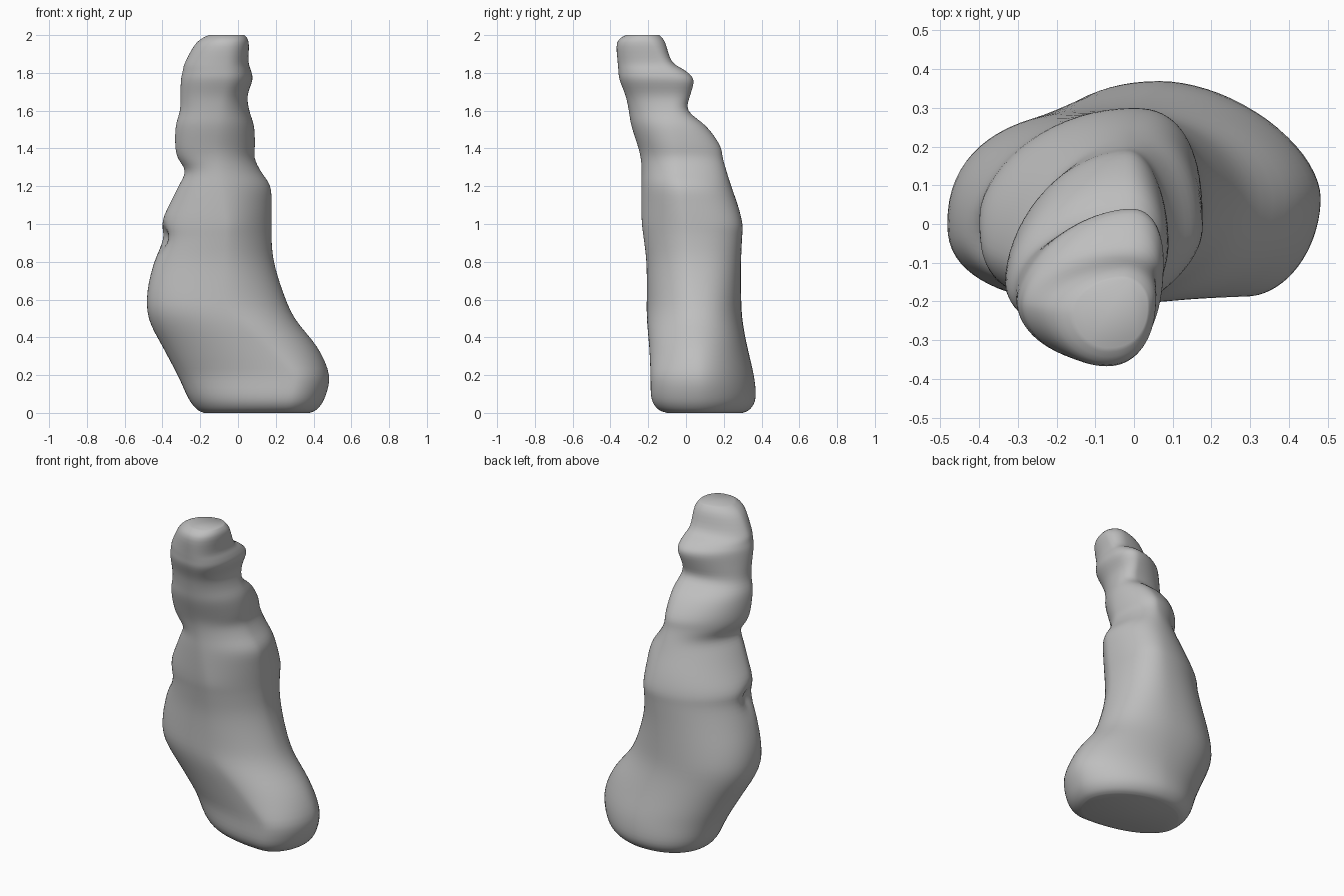
import bpy
import bmesh
from math import sin, cos, pi, exp
from mathutils import Vector

if "Cube" in bpy.data.objects:
    bpy.data.objects.remove(bpy.data.objects["Cube"])

SEGMENTS = 72
STEPS = 4

# Outline of the body: height, left edge, right edge, front edge, back edge
OUTLINE = [
    (0.0, -.18, .38, -.10, .30),
    (.02, -.22, .42, -.15, .34),
    (.08, -.265, .46, -.185, .37),
    (.2, -.32, .485, -.188, .36),
    (.35, -.40, .42, -.195, .325),
    (.5, -.475, .30, -.208, .298),
    (.65, -.48, .235, -.208, .292),
    (.8, -.445, .19, -.21, .292),
    (.92, -.415, .178, -.224, .297),
    (1.0, -.413, .178, -.234, .30),
    (1.1, -.365, .178, -.237, .275),
    (1.2, -.315, .172, -.237, .24),
    (1.28, -.28, .12, -.235, .215),
    (1.35, -.32, .088, -.24, .195),
    (1.42, -.333, .09, -.257, .18),
    (1.52, -.33, .085, -.29, .105),
    (1.6, -.308, .06, -.303, .01),
    (1.68, -.305, .05, -.32, .022),
    (1.76, -.303, .077, -.352, .042),
    (1.81, -.293, .07, -.358, -.0),
    (1.86, -.28, .055, -.362, -.075),
    (1.96, -.22, .058, -.367, -.11),
    (2.0, -.155, .035, -.32, -.14),
]

# Height, then y of left, y of right, x of front, x of back edge, then the
# flatness of the corners: back right, back left, front left, front right
SHAPE = [
    (0.0, .10, .07, .25, .07, 1.1, .9, 1, 1),
    (.2, .07, .07, .30, .07, 1.17, .93, 1, 1.05),
    (.55, .0, .05, -.08, -.08, .9, .85, .85, 1.05),
    (1.0, -.04, .0, -.06, .0, .8, 1.05, 1, 1.3),
    (1.4, -.14, -.05, -.12, -.02, 1, 1.1, 1, 1.1),
    (1.62, -.18, -.08, -.1, -.02, .95, .97, 1, 1),
    (1.75, -.20, -.09, -.08, -.01, .85, 1.17, 1, .9),
    (2.0, -.23, -.21, -.07, -.03, 1, 1.1, 1.1, .88),
]

# Waist notch: centre, radius, depth
NOTCH = Vector((-.42, -.06, .925))
NOTCH_RADIUS = .065
NOTCH_DEPTH = .055


def spline(a, b, c, d, t):
    """Smooth blend from b to c."""
    return [q + .5 * t * (r - p + t * (2*p - 5*q + 4*r - s + t * (3*(q - r) + s - p)))
            for p, q, r, s in zip(a, b, c, d)]


def sample(table, z):
    """Linear blend of a table at one height."""
    for low, high in zip(table, table[1:]):
        if z <= high[0]:
            t = (z - low[0]) / (high[0] - low[0])
            return [p + (q - p) * t for p, q in zip(low, high)][1:]
    return table[-1][1:]


def ring(row):
    """Closed cross-section through its four touching points."""
    z, left, right, front, back = row
    y_left, y_right, x_front, x_back, *powers = sample(SHAPE, z)
    points = []
    for i in range(SEGMENTS):
        a = 2 * pi * i / SEGMENTS
        c, s = cos(a), sin(a)
        x_mid = x_back if s >= 0 else x_front
        y_mid = y_right if c >= 0 else y_left
        x_end = right if c >= 0 else left
        y_end = back if s >= 0 else front
        power = powers[4 * i // SEGMENTS]
        p = Vector((x_mid + (x_end - x_mid) * abs(c) ** power,
                    y_mid + (y_end - y_mid) * abs(s) ** power, z))
        # press the notch in towards the middle of the section
        inward = Vector(((left + right) / 2, (front + back) / 2, z)) - p
        fade = exp(-((p - NOTCH).length / NOTCH_RADIUS) ** 2)
        points.append(p + inward.normalized() * NOTCH_DEPTH * fade)
    return points


# Smoothly refine the outline in height
rows = []
for i in range(len(OUTLINE) - 1):
    before = OUTLINE[max(i - 1, 0)]
    after = OUTLINE[min(i + 2, len(OUTLINE) - 1)]
    for k in range(STEPS):
        rows.append(spline(before, OUTLINE[i], OUTLINE[i + 1], after, k / STEPS))
rows.append(OUTLINE[-1])

# Loft the body and close both ends
bm = bmesh.new()
rings = [[bm.verts.new(p) for p in ring(row)] for row in rows]
for low, high in zip(rings, rings[1:]):
    for i in range(SEGMENTS):
        j = (i + 1) % SEGMENTS
        bm.faces.new((low[i], low[j], high[j], high[i]))
bm.faces.new(rings[0][::-1])
bm.faces.new(rings[-1])

# Soften the ridges between the sections
for _ in range(3):
    bmesh.ops.smooth_vert(bm, verts=[v for r in rings[3:-1] for v in r], factor=.5,
                          use_axis_x=True, use_axis_y=True, use_axis_z=False)

mesh = bpy.data.meshes.new("carved_body")
bm.to_mesh(mesh)
bm.free()
body = bpy.data.objects.new("carved_body", mesh)
bpy.context.collection.objects.link(body)

# Plain grey material
grey = bpy.data.materials.new("plain_grey")
grey.use_nodes = True
colour = (.52, .52, .52, 1)
grey.diffuse_color = colour
grey.node_tree.nodes["Principled BSDF"].inputs["Base Color"].default_value = colour
mesh.materials.append(grey)

bpy.context.view_layer.objects.active = body
body.select_set(True)
bpy.ops.object.shade_smooth_by_angle(angle=pi / 3)
